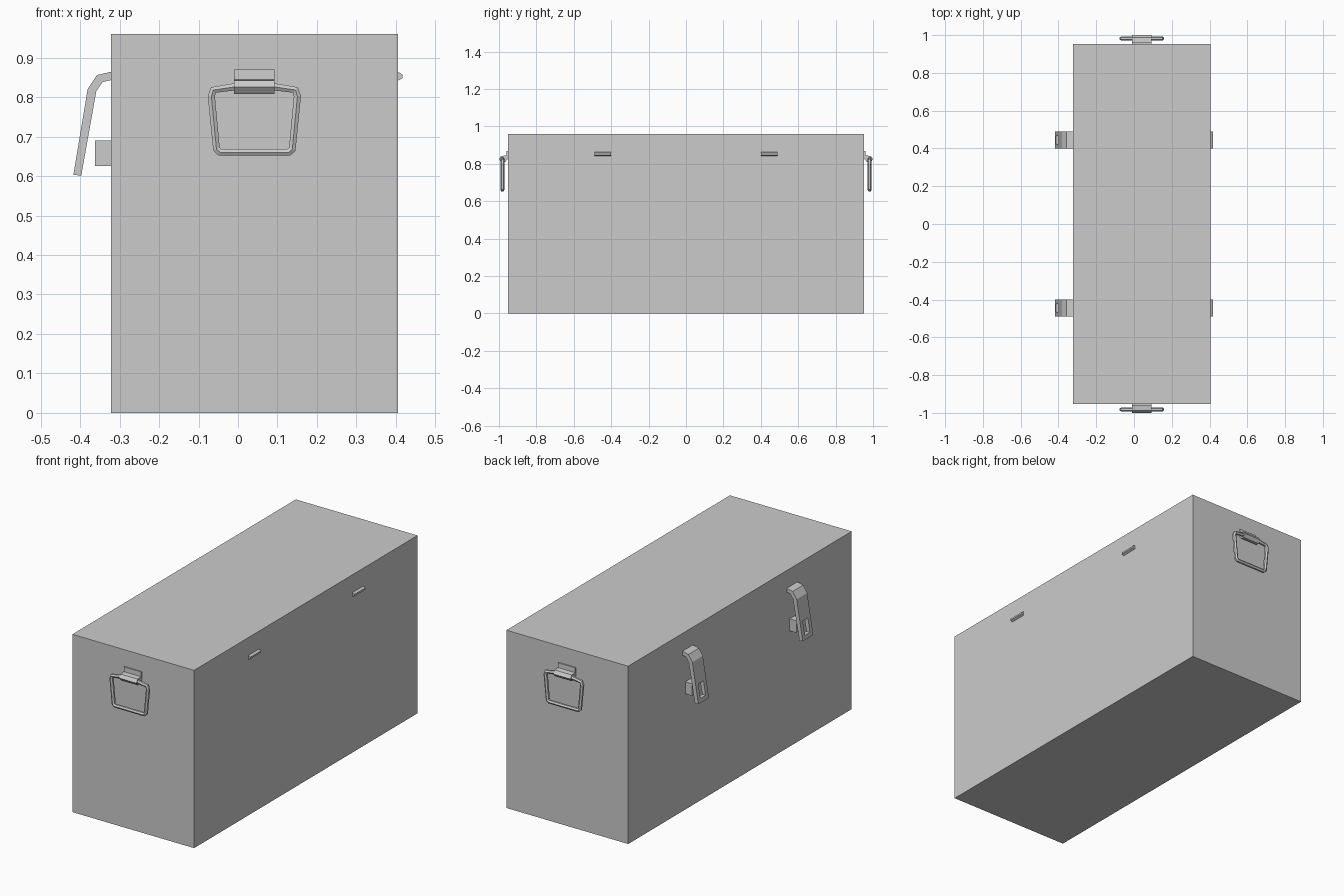
import bpy, bmesh

if "Cube" in bpy.data.objects:
    bpy.data.objects.remove(bpy.data.objects["Cube"])

CX = 0.0415            # centre of the box in x


def finish(bm, name, mirror=True):
    bmesh.ops.recalc_face_normals(bm, faces=bm.faces)
    me = bpy.data.meshes.new(name)
    bm.to_mesh(me)
    bm.free()
    ob = bpy.data.objects.new(name, me)
    bpy.context.collection.objects.link(ob)
    if mirror:
        mirror_y(ob)
    return ob


def mirror_y(ob):
    m = ob.modifiers.new("Mirror", 'MIRROR')
    m.use_axis = (False, True, False)


def block(name, lo, hi, mirror=True):
    bm = bmesh.new()
    bmesh.ops.create_cube(bm, size=1)
    for v in bm.verts:
        v.co = [(a + b) / 2 + c * (b - a) for a, b, c in zip(lo, hi, v.co)]
    return finish(bm, name, mirror)


def extrude(name, pts, vec, mirror=True):
    """Extrude a closed planar outline along vec."""
    bm = bmesh.new()
    f = bm.faces.new([bm.verts.new(p) for p in pts])
    r = bmesh.ops.extrude_face_region(bm, geom=[f], use_keep_orig=True)
    vs = [g for g in r["geom"] if isinstance(g, bmesh.types.BMVert)]
    bmesh.ops.translate(bm, verts=vs, vec=vec)
    return finish(bm, name, mirror)


# Chest body
block("chest_body", (-0.322, -0.953, 0), (0.405, 0.953, 0.96), False)

# Bent hasp straps on the left side, with a slot over the staple
strap = [(-0.31, 0.864), (-0.322, 0.864), (-0.357, 0.856), (-0.381, 0.82),
         (-0.417, 0.603), (-0.397, 0.601), (-0.359, 0.815), (-0.343, 0.838),
         (-0.322, 0.843), (-0.31, 0.843)]
hasp = extrude("hasp_strap", [(x, 0.40, z) for x, z in strap], (0, 0.09, 0), False)
cutter = block("slot_cutter", (-0.5, 0.423, 0.625), (-0.33, 0.467, 0.70), False)
cutter.hide_render = True
cutter.hide_viewport = True
cut = hasp.modifiers.new("Slot", 'BOOLEAN')
cut.operation = 'DIFFERENCE'
cut.object = cutter
cut.solver = 'EXACT'
mirror_y(hasp)

# Staples behind the hasps
block("hasp_staple", (-0.362, 0.424, 0.625), (-0.315, 0.466, 0.69))

# Strap ends poking out on the right side
end = [(0.395, 0.864), (0.405, 0.864), (0.417, 0.857), (0.417, 0.848),
       (0.405, 0.842), (0.395, 0.842)]
extrude("strap_end", [(x, 0.40, z) for x, z in end], (0, 0.09, 0))

# Folded handle brackets on both ends
bracket = [(0.945, 0.87), (0.96, 0.87), (0.961, 0.845), (0.988, 0.842),
           (1.0, 0.825), (0.986, 0.808), (0.967, 0.81), (0.945, 0.835)]
extrude("handle_bracket", [(CX - 0.051, y, z) for y, z in bracket], (0.102, 0, 0))

# Bail handles: closed six-sided tube
half = [(0.05, 0.826), (0.104, 0.818), (0.109, 0.802), (0.096, 0.668), (0.087, 0.660)]
path = [(CX + x, z) for x, z in half] + [(CX - x, z) for x, z in reversed(half)]
cu = bpy.data.curves.new("bail_handle", 'CURVE')
cu.dimensions = '3D'
cu.bevel_depth = 0.0105
cu.bevel_resolution = 1
sp = cu.splines.new('POLY')
sp.points.add(len(path) - 1)
for p, (x, z) in zip(sp.points, path):
    p.co = (x, 0.982, z, 1)
sp.use_cyclic_u = True
sp.use_smooth = False
bail = bpy.data.objects.new("bail_handle", cu)
bpy.context.collection.objects.link(bail)
bpy.context.view_layer.objects.active = bail
bail.select_set(True)
bpy.ops.object.convert(target='MESH')
bail = bpy.context.object
mirror_y(bail)
